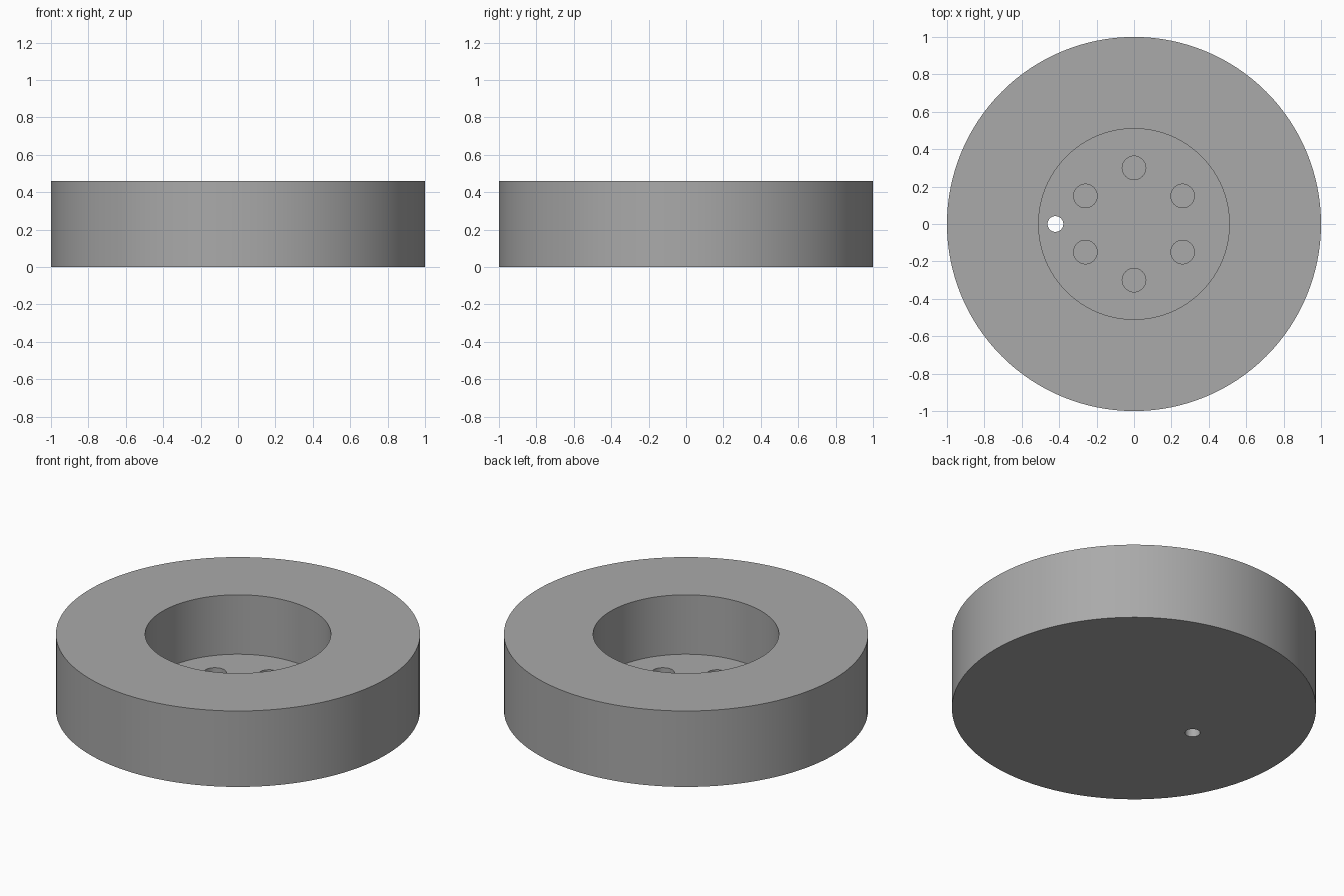
import bpy, math

if "Cube" in bpy.data.objects:
    bpy.data.objects.remove(bpy.data.objects["Cube"])

# One flat colour
grey = bpy.data.materials.new("grey")
grey.diffuse_color = (0.4, 0.4, 0.4, 1)
grey.use_nodes = True
grey.node_tree.nodes["Principled BSDF"].inputs["Base Color"].default_value = grey.diffuse_color

HEIGHT, FLOOR, HOLE_DEPTH = 0.46, 0.10, 0.05


def cylinder(name, radius, z0, z1, x=0, y=0, sides=48):
    bpy.ops.mesh.primitive_cylinder_add(vertices=sides, radius=radius, depth=z1 - z0,
                                        location=(x, y, (z0 + z1) / 2))
    ob = bpy.context.object
    ob.name = name
    ob.data.materials.append(grey)
    return ob


# Thick round body
body = cylinder("body", 1.0, 0, HEIGHT, sides=128)

# Wide recess, small drain hole through the floor, ring of six blind holes
cutters = [cylinder("recess_cutter", 0.51, FLOOR, HEIGHT + 0.1, sides=96),
           cylinder("through_hole_cutter", 0.042, -0.1, FLOOR + 0.1, x=-0.42)]
for i in range(6):
    a = math.radians(30 + 60 * i)
    cutters.append(cylinder("blind_hole_cutter", 0.063, FLOOR - HOLE_DEPTH, FLOOR + 0.1,
                            0.3 * math.cos(a), 0.3 * math.sin(a)))

# Cut each opening, then discard the cutters
bpy.context.view_layer.objects.active = body
for c in cutters:
    mod = body.modifiers.new(c.name, 'BOOLEAN')
    mod.operation = 'DIFFERENCE'
    mod.solver = 'EXACT'
    mod.object = c
    bpy.ops.object.modifier_apply(modifier=mod.name)
for c in cutters:
    bpy.data.objects.remove(c, do_unlink=True)

# Smooth walls with crisp rims
body.select_set(True)
bpy.context.view_layer.objects.active = body
bpy.ops.object.shade_smooth_by_angle(angle=math.radians(30))
